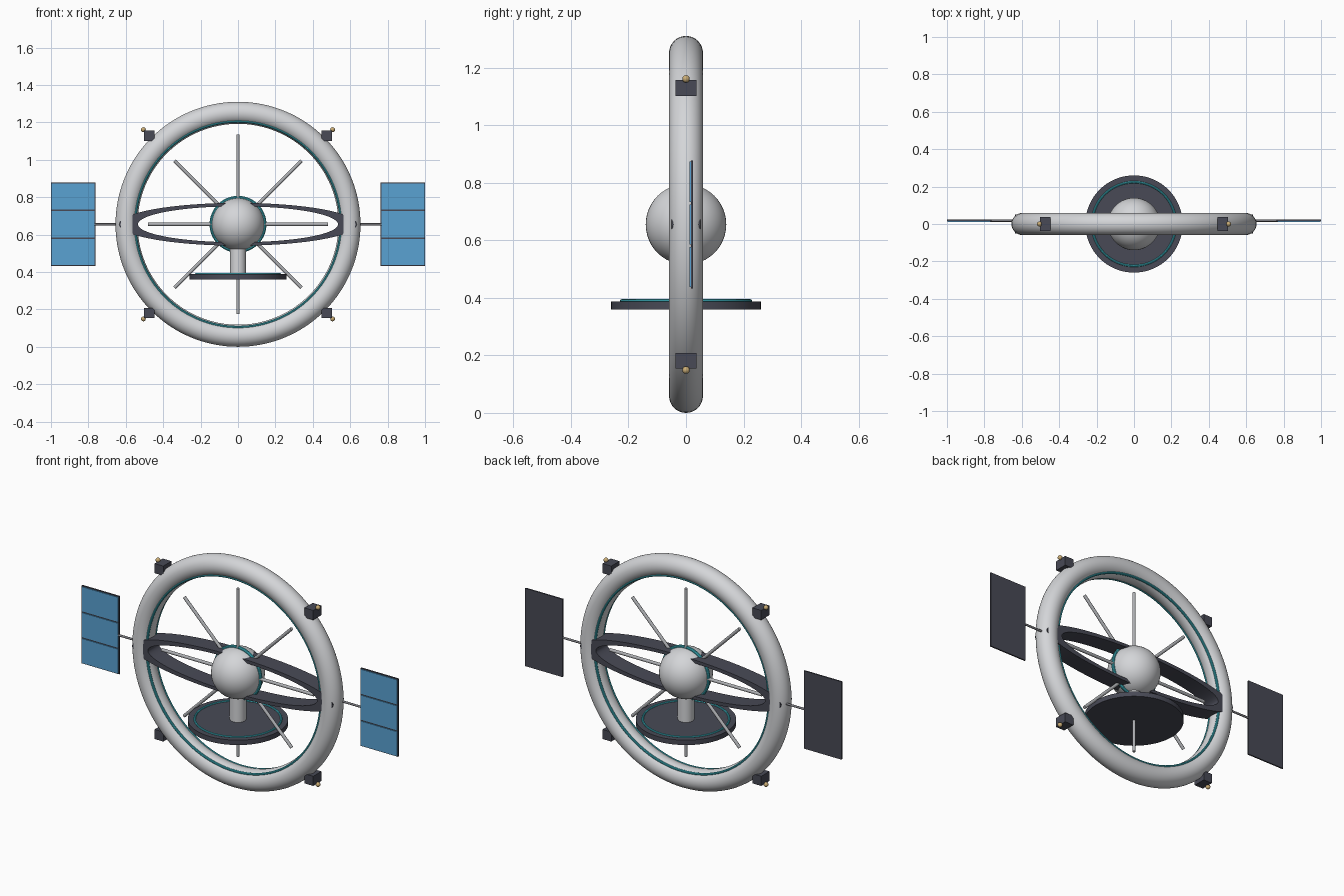
import bpy, bmesh, math
from mathutils import Matrix, Vector

if "Cube" in bpy.data.objects:
    bpy.data.objects.remove(bpy.data.objects["Cube"])

CZ = 0.655                      # height of the station centre
C = Vector((0, 0, CZ))
FACE_Y = Matrix.Rotation(math.pi / 2, 4, 'X')   # turns z axis to y axis


def mat(name, rgb):
    m = bpy.data.materials.new(name)
    m.diffuse_color = (*rgb, 1)
    m.use_nodes = True
    m.node_tree.nodes["Principled BSDF"].inputs["Base Color"].default_value = m.diffuse_color
    return m


HULL = mat("hull light grey", (0.66, 0.67, 0.69))
METAL = mat("spoke grey", (0.42, 0.43, 0.45))
STRUT = mat("strut grey", (0.2, 0.2, 0.22))
DARK = mat("dark slate", (0.065, 0.068, 0.092))
TEAL = mat("teal trim", (0.05, 0.48, 0.56))
BLUE = mat("solar blue", (0.1, 0.36, 0.65))
GOLD = mat("brass", (0.6, 0.42, 0.18))


def finish(name, material, smooth=True):
    ob = bpy.context.object
    ob.name = name
    ob.data.materials.append(material)
    if smooth:
        bpy.ops.object.shade_smooth_by_angle(angle=math.radians(35))
    return ob


def torus(name, loc, major, minor, material, facing_y=True, segs=(96, 24)):
    bpy.ops.mesh.primitive_torus_add(
        location=loc, major_radius=major, minor_radius=minor,
        major_segments=segs[0], minor_segments=segs[1],
        rotation=(math.pi / 2 if facing_y else 0, 0, 0))
    return finish(name, material)


def rod(name, a, b, r, material, verts=16):
    a, b = Vector(a), Vector(b)
    bpy.ops.mesh.primitive_cylinder_add(
        vertices=verts, radius=r, depth=(b - a).length, location=(a + b) / 2,
        rotation=(b - a).to_track_quat('Z', 'Y').to_euler())
    return finish(name, material)


def box(name, loc, size, material):
    bpy.ops.mesh.primitive_cube_add(size=1, location=loc)
    bpy.context.object.scale = size
    return finish(name, material, False)


def ball(name, loc, r, material, seg=48):
    bpy.ops.mesh.primitive_uv_sphere_add(
        segments=seg, ring_count=seg // 2, radius=r, location=loc)
    return finish(name, material)


# Main habitat ring with teal inner trim on both sides
torus("habitat_ring", C, 0.596, 0.059, HULL, segs=(128, 32))
for side, y in (("front", -0.036), ("back", 0.036)):
    torus(f"ring_trim_{side}", C + Vector((0, y, 0)), 0.55, 0.007, TEAL, segs=(128, 10))

# Central hub with its belt
ball("hub", C, 0.14, HULL)
torus("hub_belt", C, 0.143, 0.009, TEAL, segs=(64, 10))

# Eight spokes that stop short of the ring
for i in range(8):
    a = i * math.pi / 4
    d = Vector((math.cos(a), 0, math.sin(a)))
    rod(f"spoke_{i + 1}", C + d * 0.1, C + d * 0.48, 0.009, METAL)

# Flattened oval band, a square-section ring squashed in height
bm = bmesh.new()
N = 64
loops = []
for r, y in ((0.635, -0.05), (0.635, 0.05), (0.535, 0.05), (0.535, -0.05)):
    loops.append([bm.verts.new((r * math.cos(2 * math.pi * k / N), y,
                                0.18 * r * math.sin(2 * math.pi * k / N)))
                  for k in range(N)])
for j in range(4):
    p, q = loops[j], loops[(j + 1) % 4]
    for k in range(N):
        n = (k + 1) % N
        bm.faces.new((p[k], p[n], q[n], q[k]))
bmesh.ops.recalc_face_normals(bm, faces=bm.faces)
me = bpy.data.meshes.new("oval_band")
bm.to_mesh(me)
bm.free()
band = bpy.data.objects.new("oval_band", me)
band.location = C
bpy.context.collection.objects.link(band)
bpy.ops.object.select_all(action='DESELECT')
bpy.context.view_layer.objects.active = band
band.select_set(True)
finish("oval_band", DARK)

# Docking disc under the hub
rod("docking_neck", (0, 0, 0.38), (0, 0, 0.6), 0.043, HULL, 32)
rod("docking_disc", (0, 0, 0.36), (0, 0, 0.388), 0.26, DARK, 64)
torus("disc_trim", (0, 0, 0.389), 0.224, 0.006, TEAL, False, (64, 8))

# Four thruster boxes with brass tips on the diagonals
for sx in (-1, 1):
    for sz in (-1, 1):
        tag = f"{'right' if sx > 0 else 'left'}_{'top' if sz > 0 else 'bottom'}"
        box(f"thruster_{tag}", C + Vector((sx * 0.474, 0, sz * 0.474)),
            (0.055, 0.074, 0.055), DARK)
        ball(f"thruster_tip_{tag}", C + Vector((sx * 0.506, 0, sz * 0.506)),
             0.013, GOLD, 16)

# Solar wings: strut, dark backing and three blue cells
for sx, tag in ((-1, "left"), (1, "right")):
    rod(f"wing_strut_{tag}", (sx * 0.62, 0.018, CZ), (sx * 0.78, 0.018, CZ), 0.006, STRUT, 12)
    box(f"wing_back_{tag}", (sx * 0.8815, 0.021, CZ), (0.237, 0.008, 0.445), DARK)
    for i in (-1, 0, 1):
        box(f"solar_cell_{tag}_{i + 2}", (sx * 0.8815, 0.0145, CZ + i * 0.148),
            (0.229, 0.005, 0.14), BLUE)
